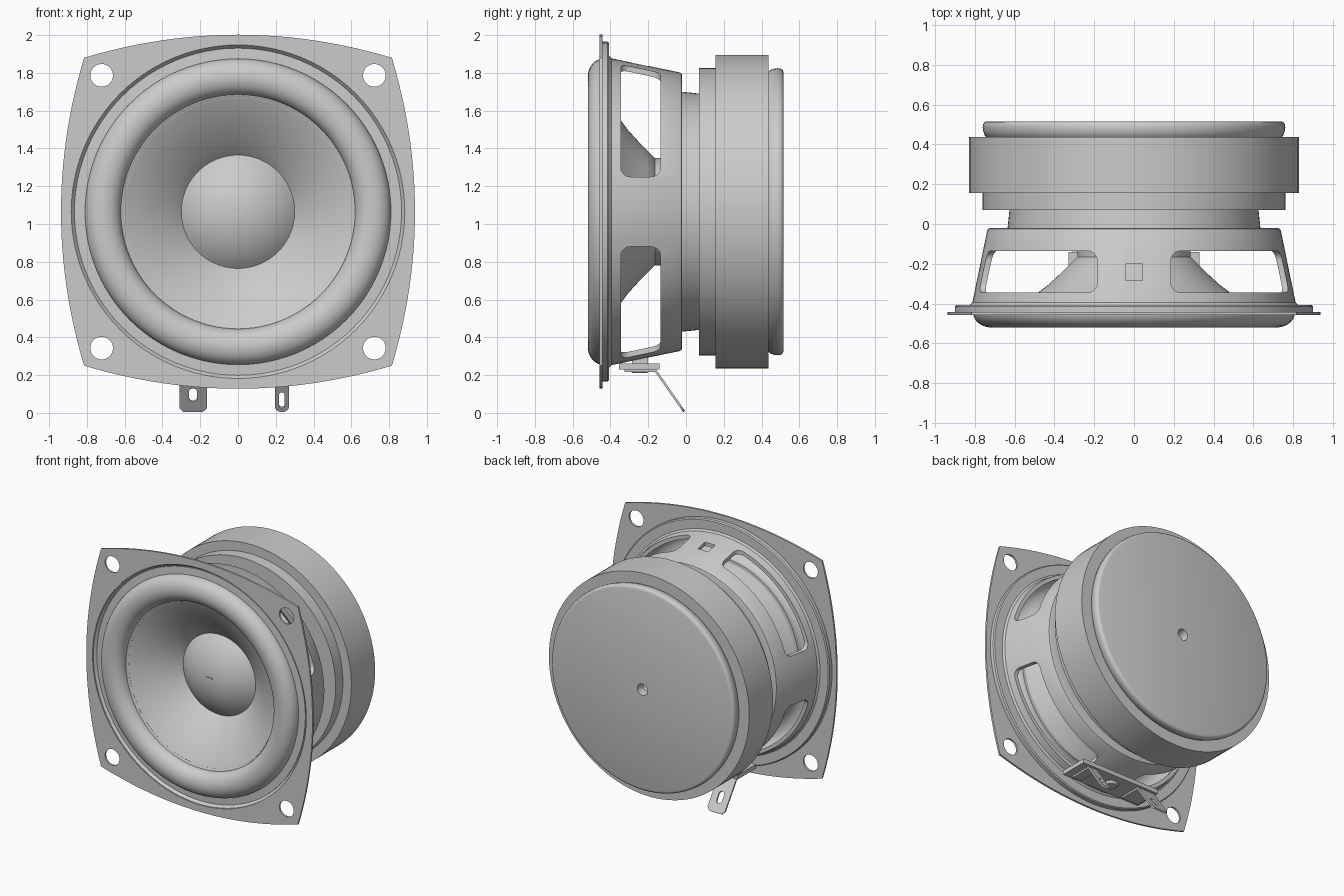
import bpy, bmesh
from math import sin, cos, pi, tau
from mathutils import Matrix, Vector

if "Cube" in bpy.data.objects:
    bpy.data.objects.remove(bpy.data.objects["Cube"])

CZ = 1.065          # height of the speaker axis
SEG = 96


def finish(ob, angle=35):
    bpy.ops.object.select_all(action='DESELECT')
    ob.select_set(True)
    bpy.context.view_layer.objects.active = ob
    bpy.ops.object.shade_smooth_by_angle(angle=angle * pi / 180)
    return ob


def add(name, bm):
    bmesh.ops.recalc_face_normals(bm, faces=bm.faces)
    me = bpy.data.meshes.new(name)
    bm.to_mesh(me)
    bm.free()
    ob = bpy.data.objects.new(name, me)
    bpy.context.collection.objects.link(ob)
    return ob


def lathe(name, profile, closed=False):
    """Revolve (radius, y) points around the speaker axis."""
    bm = bmesh.new()
    rings = []
    for r, y in profile:
        if r == 0:
            rings.append([bm.verts.new((0, y, CZ))] * SEG)
        else:
            rings.append([bm.verts.new((r * cos(tau * i / SEG), y, CZ + r * sin(tau * i / SEG)))
                          for i in range(SEG)])
    pairs = list(zip(rings, rings[1:]))
    if closed:
        pairs.append((rings[-1], rings[0]))
    for a, b in pairs:
        for i in range(SEG):
            j = (i + 1) % SEG
            bm.faces.new(list(dict.fromkeys((a[i], a[j], b[j], b[i]))))
    return finish(add(name, bm))


def box(name, lo, hi, bevel=0.0, segs=3):
    bm = bmesh.new()
    lo, hi = Vector(lo), Vector(hi)
    size = hi - lo
    bmesh.ops.create_cube(bm, size=1, matrix=Matrix.Translation((lo + hi) / 2) @ Matrix.Diagonal((*size, 1)))
    if bevel:
        bmesh.ops.bevel(bm, geom=bm.edges[:], offset=bevel, segments=segs, profile=0.5, affect='EDGES')
    return finish(add(name, bm))


def plate(name, loops, thick, matrix):
    """Flat sheet from an outline plus hole loops."""
    cu = bpy.data.curves.new(name, 'CURVE')
    cu.dimensions, cu.fill_mode, cu.extrude = '2D', 'BOTH', thick / 2
    for loop in loops:
        sp = cu.splines.new('POLY')
        sp.points.add(len(loop) - 1)
        for p, (x, y) in zip(sp.points, loop):
            p.co = (x, y, 0, 1)
        sp.use_cyclic_u = True
    ob = bpy.data.objects.new(name, cu)
    bpy.context.collection.objects.link(ob)
    ob.matrix_world = matrix
    bpy.ops.object.select_all(action='DESELECT')
    ob.select_set(True)
    bpy.context.view_layer.objects.active = ob
    bpy.ops.object.convert(target='MESH')
    return finish(ob)


def circle(x, y, r, n=32):
    return [(x + r * cos(tau * i / n), y + r * sin(tau * i / n)) for i in range(n)]


def slot(x, y0, y1, r, n=10):
    top = [(x + r * cos(pi * i / n), y1 - r + r * sin(pi * i / n)) for i in range(n + 1)]
    low = [(x - r * cos(pi * i / n), y0 + r - r * sin(pi * i / n)) for i in range(n + 1)]
    return top + low


# Mounting flange: bowed square with four screw holes
side = [(-0.815 + 1.63 * i / 24, 0.937 - 0.122 * (i / 12 - 1) ** 2) for i in range(24)]
outline = []
for k in range(4):
    c, s = cos(-k * pi / 2), sin(-k * pi / 2)
    outline += [(x * c - y * s, x * s + y * c) for x, y in side]
holes = [circle(sx * 0.722, sy * 0.722, 0.06) for sx in (-1, 1) for sy in (-1, 1)]
plate("mounting_flange", [outline, circle(0, 0, 0.885, SEG)] + holes, 0.014,
      Matrix.Translation((0, -0.45, CZ)) @ Matrix.Rotation(pi / 2, 4, 'X'))

# Basket with dished rim, cut by four windows and a small square hole
basket = lathe("basket", [
    (0.90, -0.45), (0.90, -0.415), (0.893, -0.407), (0.825, -0.407), (0.812, -0.395),
    (0.738, -0.035), (0.732, -0.024), (0.722, -0.02), (0.635, -0.02), (0.625, 0.075),
    (0.59, 0.075), (0.59, -0.045), (0.71, -0.045), (0.785, -0.40), (0.79, -0.43),
    (0.866, -0.43), (0.883, -0.45)], closed=True)
cutters = [box("window_cutter",
               (0.185 if sx > 0 else -1.2, -0.345, CZ + (0.185 if sz > 0 else -1.2)),
               (1.2 if sx > 0 else -0.185, -0.135, CZ + (1.2 if sz > 0 else -0.185)), 0.05, 5)
           for sx in (-1, 1) for sz in (-1, 1)]
cutters.append(box("square_cutter", (-0.042, -0.285, CZ + 0.6), (0.042, -0.2, CZ + 1)))
for cutter in cutters:
    cutter.hide_render = True
    bpy.context.view_layer.objects.active = basket
    mod = basket.modifiers.new("cut", 'BOOLEAN')
    mod.operation, mod.solver, mod.object = 'DIFFERENCE', 'EXACT', cutter
    bpy.ops.object.modifier_move_to_index(modifier=mod.name, index=0)
    bpy.ops.object.modifier_apply(modifier=mod.name)
    bpy.data.objects.remove(cutter)
finish(basket)

# Rubber surround: half roll with a glue lip
N = 20
roll = [(0.715 + 0.095 * cos(pi * i / N), -0.44 - 0.08 * sin(pi * i / N)) for i in range(N + 1)]
under = [(0.715 - 0.083 * cos(pi * i / N), -0.43 - 0.076 * sin(pi * i / N)) for i in range(N + 1)]
lathe("surround", [(0.864, -0.437)] + roll + [(0.60, -0.436), (0.60, -0.428)] + under
      + [(0.864, -0.428)], closed=True)

# Cone, dust cap and voice coil former
lathe("cone", [(0.615, -0.443), (0.55, -0.41), (0.48, -0.365), (0.41, -0.315), (0.35, -0.265),
               (0.30, -0.22), (0.27, -0.185), (0.27, -0.16), (0.285, -0.165), (0.325, -0.205),
               (0.37, -0.25), (0.43, -0.305), (0.49, -0.35), (0.56, -0.398), (0.615, -0.432)],
      closed=True)
R = (0.30 ** 2 + 0.12 ** 2) / (2 * 0.12)
cap = [(0.30 * i / 14, -0.34 + R - (R * R - (0.30 * i / 14) ** 2) ** 0.5) for i in range(15)]
lathe("dust_cap", cap)
box("cap_mark", (-0.024, -0.344, CZ - 0.016), (0.024, -0.33, CZ + 0.024))
lathe("voice_coil_former", [(0.275, -0.17), (0.285, -0.17), (0.285, 0.08), (0.275, 0.08)], closed=True)

# Corrugated spider inside the basket
lathe("spider", [(0.28 + 0.43 * i / 48, -0.085 + 0.014 * sin(i * pi / 4)) for i in range(49)])

# Motor: front plate, magnet ring and rear cover with vent hole
lathe("front_plate", [(0, 0.07), (0.76, 0.07), (0.76, 0.16), (0, 0.16)])
lathe("magnet", [(0, 0.156), (0.83, 0.156), (0.83, 0.437), (0, 0.437)])
lathe("rear_cover", [(0, 0.43), (0.735, 0.43), (0.75, 0.445), (0.757, 0.465), (0.76, 0.485),
                     (0.757, 0.503), (0.75, 0.512), (0.738, 0.516), (0.042, 0.516),
                     (0.034, 0.46), (0, 0.44)])

# Terminal board under the basket
box("terminal_board", (-0.33, -0.355, 0.23), (0.33, -0.14, 0.262))
box("terminal_post", (-0.05, -0.285, 0.255), (0.05, -0.2, 0.31))
bm = bmesh.new()
bmesh.ops.create_cone(bm, cap_ends=True, segments=32, radius1=0.04, radius2=0.055, depth=0.02,
                      matrix=Matrix.Translation((0, -0.245, 0.222)))
finish(add("terminal_rivet", bm))

# Solder lugs: flat foot plus a tilted blade with a slot
d = Vector((0, 0.573, -0.82)).normalized()
n = Vector((1, 0, 0)).cross(d)
tilt = Matrix(((1, d.x, n.x, 0), (0, d.y, n.y, -0.16), (0, d.z, n.z, 0.222), (0, 0, 0, 1)))
wide = [(-0.31, 0), (-0.165, 0), (-0.165, 0.238), (-0.187, 0.262), (-0.288, 0.262), (-0.31, 0.238)]
narrow = [(0.195, 0), (0.27, 0)] + slot(0.2325, 0.1, 0.262, 0.0375)[:11]
plate("wide_lug_blade", [wide, slot(-0.238, 0.11, 0.195, 0.022)], 0.012, tilt)
plate("narrow_lug_blade", [narrow, slot(0.2325, 0.135, 0.235, 0.015)], 0.012, tilt)
for name, x0, x1 in (("wide_lug_foot", -0.31, -0.165), ("narrow_lug_foot", 0.195, 0.27)):
    box(name, (x0, -0.325, 0.216), (x1, -0.155, 0.232))
